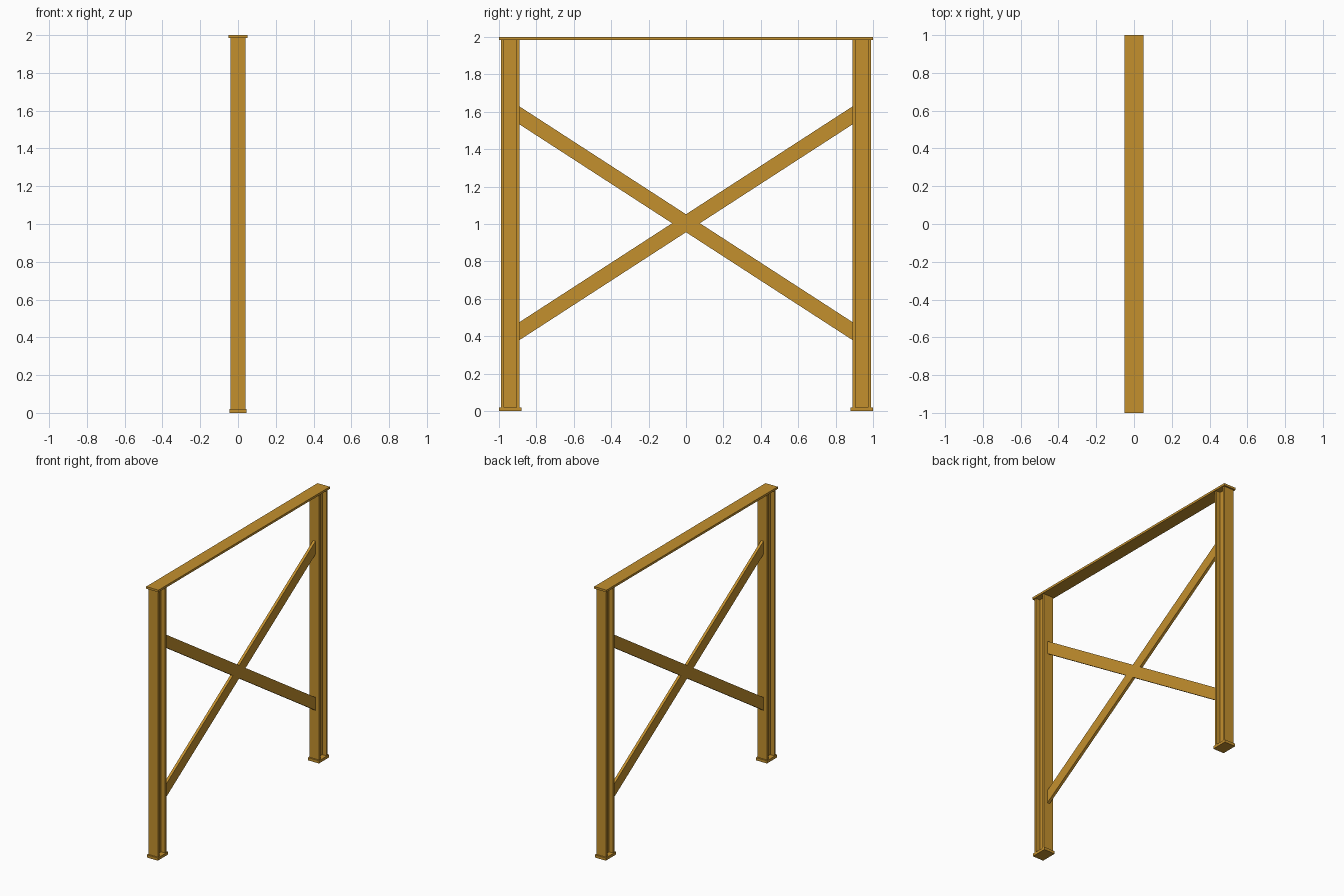
import bpy
import bmesh
from mathutils import Vector

if "Cube" in bpy.data.objects:
    bpy.data.objects.remove(bpy.data.objects["Cube"])

paint = bpy.data.materials.new("ochre yellow paint")
paint.diffuse_color = (0.55, 0.28, 0.027, 1)
paint.use_nodes = True
paint.node_tree.nodes["Principled BSDF"].inputs["Base Color"].default_value = paint.diffuse_color


def prism(name, outline, offset):
    """Extrude a closed outline of 3D points along an offset vector."""
    bm = bmesh.new()
    face = bm.faces.new([bm.verts.new(p) for p in outline])
    ext = bmesh.ops.extrude_face_region(bm, geom=[face])
    moved = [v for v in ext["geom"] if isinstance(v, bmesh.types.BMVert)]
    bmesh.ops.translate(bm, verts=moved, vec=Vector(offset))
    bmesh.ops.recalc_face_normals(bm, faces=bm.faces)
    mesh = bpy.data.meshes.new(name)
    bm.to_mesh(mesh)
    bm.free()
    mesh.materials.append(paint)
    obj = bpy.data.objects.new(name, mesh)
    bpy.context.collection.objects.link(obj)
    return obj


def plate(name, y, half_x, half_y, z0, z1):
    """Flat rectangular plate centred on x = 0."""
    corners = [(-half_x, y - half_y, z0), (half_x, y - half_y, z0),
               (half_x, y + half_y, z0), (-half_x, y + half_y, z0)]
    return prism(name, corners, (0, 0, z1 - z0))


BASE_TOP, CAP_BOTTOM = 0.02, 1.984
POST_Y, DEPTH, WIDTH = 0.94, 0.049, 0.04    # post centre and half sizes
FLANGE, WEB = 0.016, 0.0075                 # flange thickness, half web

# I-beam posts on base plates
inner = DEPTH - FLANGE
half = [(WIDTH, -DEPTH), (WIDTH, -inner), (WEB, -inner),
        (WEB, inner), (WIDTH, inner), (WIDTH, DEPTH)]
section = half + [(-x, y) for x, y in reversed(half)]
for side, label in ((-1, "front"), (1, "back")):
    y = side * POST_Y
    plate(label + "_base_plate", y, 0.045, 0.06, 0, BASE_TOP)
    prism(label + "_post", [(x, y + v, BASE_TOP) for x, v in section],
          (0, 0, CAP_BOTTOM - BASE_TOP))

# Top rail
plate("top_rail", 0, 0.05, 1.0, CAP_BOTTOM, 2.0)

# Crossed braces, one flat X between the posts
end_y = POST_Y - DEPTH
mid_z, rise, h, thick = 1.004, 0.577, 0.048, 0.02
slope = rise / end_y
cross = [(0, h), (end_y, rise + h), (end_y, rise - h), (h / slope, 0),
         (end_y, h - rise), (end_y, -rise - h)]
cross += [(-y, -z) for y, z in cross]
prism("cross_brace", [(-thick / 2, y, mid_z + z) for y, z in cross],
      (thick, 0, 0))
